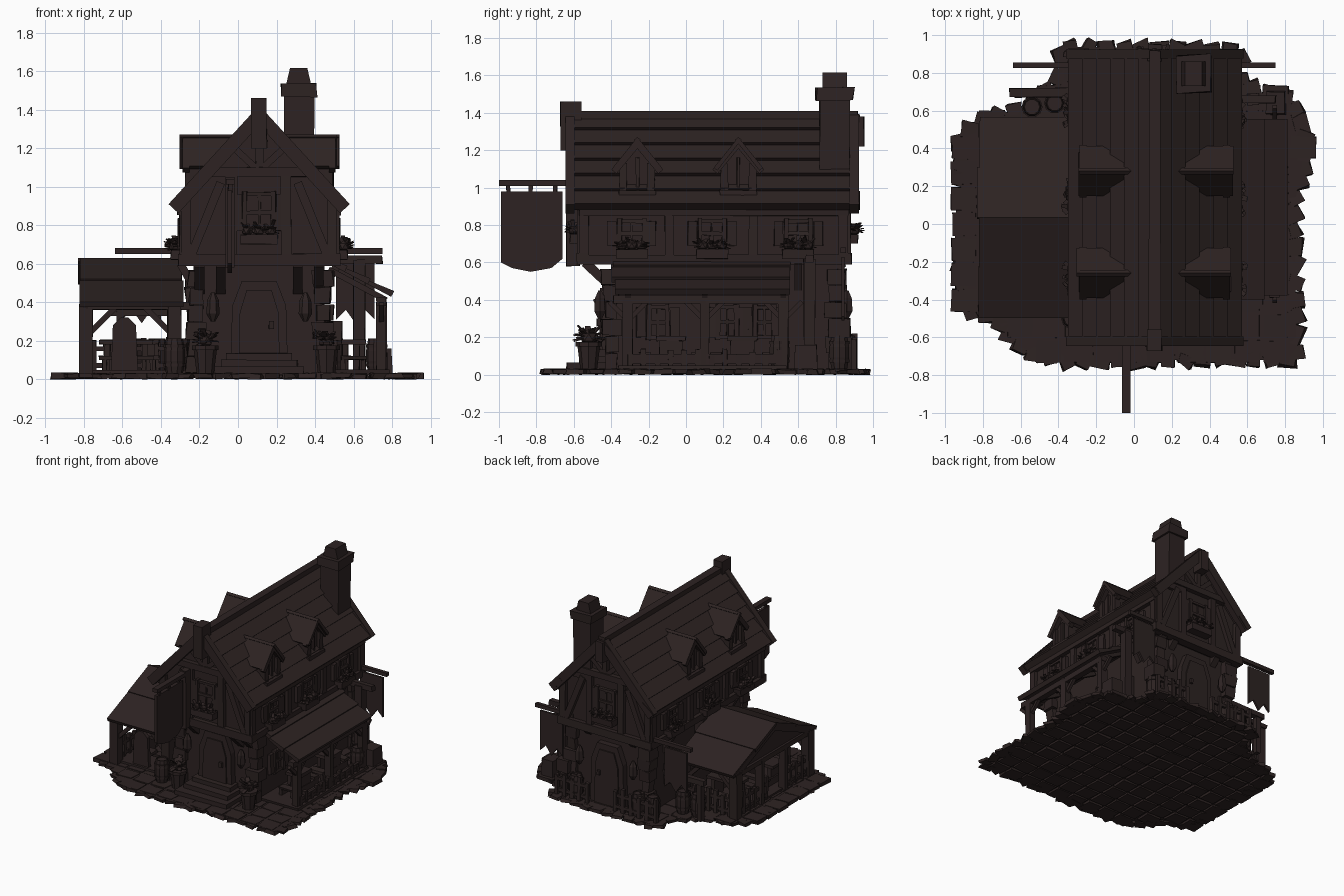
import bpy, bmesh, math, random
from mathutils import Vector, Matrix

if "Cube" in bpy.data.objects:
    bpy.data.objects.remove(bpy.data.objects["Cube"])
random.seed(4)
R = random.uniform
PARTS = {}
CX = 0.11  # house centre line

def bm_of(name):
    return PARTS.setdefault(name, bmesh.new())

def box(name, x0, x1, y0, y1, z0, z1, j=0.004, rot=0):
    m = Matrix.Translation(((x0+x1)/2, (y0+y1)/2, (z0+z1)/2)) @ Matrix.Rotation(rot, 4, 'Z') \
        @ Matrix.Diagonal((abs(x1-x0), abs(y1-y0), abs(z1-z0), 1))
    for v in bmesh.ops.create_cube(bm_of(name), size=1, matrix=m)['verts']:
        v.co += Vector((R(-j, j), R(-j, j), R(-j, j)*0.5))

def beam(name, p, q, w, h=None):
    p, q = Vector(p), Vector(q)
    d = q - p
    m = Matrix.Translation((p+q)/2) @ d.to_track_quat('Z', 'Y').to_matrix().to_4x4() \
        @ Matrix.Diagonal((w, h or w, d.length, 1))
    bmesh.ops.create_cube(bm_of(name), size=1, matrix=m)

def prism(name, pts, axis, a, b):
    bm = bm_of(name)
    put = {'x': lambda p, t: (t, *p), 'y': lambda p, t: (p[0], t, p[1]), 'z': lambda p, t: (*p, t)}[axis]
    lo, hi = ([bm.verts.new(put(p, t)) for p in pts] for t in (a, b))
    bm.faces.new(lo)
    bm.faces.new(hi[::-1])
    for i in range(len(pts)):
        k = (i+1) % len(pts)
        bm.faces.new((lo[i], hi[i], hi[k], lo[k]))

def lathe(name, x, y, prof, n=10):
    bm = bm_of(name)
    rings = [[bm.verts.new((x+r*math.cos(i*math.tau/n), y+r*math.sin(i*math.tau/n), z)) for i in range(n)]
             for r, z in prof]
    for a, b in zip(rings, rings[1:]):
        for i in range(n):
            bm.faces.new((a[i], a[(i+1) % n], b[(i+1) % n], b[i]))
    bm.faces.new(rings[0][::-1])
    bm.faces.new(rings[-1])

def W(side, u, z, o):
    # point on a wall: u along it, o outwards
    return Vector({'R': (CX+o, u, z), 'L': (CX-o, u, z), 'F': (u, -o, z), 'B': (u, o, z)}[side])

def wbox(name, side, u0, u1, z0, z1, o0, o1):
    a, b = W(side, u0, z0, o0), W(side, u1, z1, o1)
    box(name, min(a.x, b.x), max(a.x, b.x), min(a.y, b.y), max(a.y, b.y), z0, z1)

def roof(name, p, q, axis, a, b, n, th, lift=.7):
    # lapped board courses from ridge p to eave q
    p, q = Vector(p), Vector(q)
    d = q - p
    nr = Vector((-d.y, d.x)).normalized()
    nr = nr if nr.y > 0 else -nr
    for i in range(n):
        u, v = p + d*i/n, p + d*(i+1)/n
        pts = [u-nr*th, u, v+nr*th*lift, v-nr*th]
        prism(name, pts, axis, a+R(-.012, .012), b+R(-.012, .012))

def plant(x, y, z, r, n=14):
    for _ in range(n):
        d = Vector((R(-1, 1), R(-1, 1), R(-.3, 1))).normalized() * r * R(.7, 1.1)
        beam('foliage', (x, y, z), Vector((x, y, z)) + d, r*.38, r*.08)
    bmesh.ops.create_icosphere(bm_of('foliage'), subdivisions=1, radius=r*.55, matrix=Matrix.Translation((x, y, z)))

def window(side, u, z0, z1, o, w=0.13, flowers=True):
    h = w/2
    wbox('window_panes', side, u-h, u+h, z0, z1, o, o+.01)
    for e in (-1, 1):
        wbox('window_frames', side, u+e*h-.012, u+e*h+.012, z0-.015, z1+.015, o, o+.03)
        wbox('shutters', side, u+e*(h+.04)-.025, u+e*(h+.04)+.025, z0, z1, o, o+.025)
    for z in (z0, (z0+z1)/2, z1):
        wbox('window_frames', side, u-h, u+h, z-.01, z+.01, o, o+.025)
    wbox('window_frames', side, u-.006, u+.006, z0, z1, o, o+.02)
    if flowers:
        wbox('flower_boxes', side, u-h-.02, u+h+.02, z0-.07, z0-.02, o, o+.07)
        for k in (-1, 0, 1):
            plant(*W(side, u+k*h*.8, z0, o+.05), .055, 9)

def barrel(x, y, z=.03, r=.055, h=.16):
    lathe('barrels', x, y, [(r*.8, z), (r, z+h*.35), (r, z+h*.65), (r*.8, z+h), (r*.7, z+h), (r*.7, z+h-.01)])
    for t in (.2, .75):
        lathe('barrel_hoops', x, y, [(r*1.02, z+h*t), (r*1.02, z+h*(t+.08))])

def fence(p, q, h=.17):
    p, q = Vector((*p, .03)), Vector((*q, .03))
    n = max(2, round((q-p).length/.07))
    for i in range(n+1):
        c = p.lerp(q, i/n)
        box('fence', c.x-.014, c.x+.014, c.y-.014, c.y+.014, .03, .03+h+R(-.02, .02))
    for z in (.04, h*.75):
        beam('fence', p+Vector((0, 0, z)), q+Vector((0, 0, z)), .02, .025)

def table(x, y, w, d):
    box('tables', x-w/2, x+w/2, y-d/2, y+d/2, .18, .205)
    for e in (-1, 1):
        box('tables', x+e*w*.35-.015, x+e*w*.35+.015, y-d*.4, y+d*.4, .04, .18)
        box('benches', x-w/2, x+w/2, y+e*(d/2+.06)-.03, y+e*(d/2+.06)+.03, .1, .12)
        box('benches', x+e*w*.4-.012, x+e*w*.4+.012, y-d/2-.08, y+d/2+.08, .04, .1)

# paved yard: slab, inner stones and ragged edge stones
OUT = [(-.92, .48), (-.91, 0), (-.91, -.45), (-.74, -.5), (-.58, -.68), (-.4, -.72), (.86, -.72), (.85, .1),
       (.91, .42), (.85, .65), (.58, .72), (.55, .92), (-.38, .94), (-.42, .72), (-.68, .58), (-.83, .53)]
prism('yard_slab', OUT, 'z', .018, .027)
def inside(x, y):
    c = False
    for (ax, ay), (bx, by) in zip(OUT, OUT[1:]+OUT[:1]):
        if (ay > y) != (by > y) and x < (bx-ax)*(y-ay)/(by-ay)+ax:
            c = not c
    return c
for i in range(-6, 7):
    for k in range(-5, 8):
        x, y = i*.15, k*.135
        if inside(x, y):
            box('paving', x-.066, x+.066, y-.059, y+.059, .002, .031, .005, R(-.03, .03))
for a, b in zip(OUT, OUT[1:]+OUT[:1]):
    a, b = Vector(a), Vector(b)
    n = max(1, round((b-a).length/.09))
    for i in range(n):
        c = a.lerp(b, (i+.5)/n)
        s, t = R(.03, .05), R(.03, .05)
        box('edge_stones', c.x-s, c.x+s, c.y-t, c.y+t, .003, .028, .01, R(-.5, .5))

# house walls
box('ground_floor', CX-.34, CX+.34, -.40, .80, .02, .62, 0)
prism('upper_floor', [(CX-.39, .6), (CX+.39, .6), (CX+.39, .92), (CX, 1.34), (CX-.39, .92)], 'y', -.55, .85)
for sx in (-1, 1):
    for y in (-.40, .80):
        for k in range(6):
            x, g = CX+sx*.33, R(.03, .055)
            box('corner_stones', x-g, x+g, y-g, y+g, .03+k*.09, .115+k*.09, .008)

# main roof
for s in (-1, 1):
    roof('main_roof', (CX, 1.39), (CX+s*.445, .9), 'y', -.62, .92, 6, .03)
    for y in (-.62, .90):
        beam('barge_boards', (CX, y, 1.37), (CX+s*.445, y, .885), .05, .07)
box('ridge_cap', CX-.03, CX+.03, -.6, .92, 1.36, 1.41)
box('ridge_ends', CX-.04, CX+.04, -.67, -.56, 1.2, 1.46)
box('ridge_ends', CX-.035, CX+.035, .86, .95, 1.22, 1.38)

# chimney
box('chimney', .24, .395, .715, .875, 1.0, 1.48)
box('chimney_cap', .225, .41, .695, .895, 1.465, 1.535, .008)
prism('chimney_top', [(.25, 1.53), (.38, 1.53), (.36, 1.615), (.27, 1.615)], 'y', .73, .86)

# dormers
for s, side in ((-1, 'L'), (1, 'R')):
    for y in (-.26, .28):
        prism('dormers', [(y-.09, .93), (y+.09, .93), (y+.09, 1.12), (y, 1.22), (y-.09, 1.12)], 'x', CX+s*.05, CX+s*.36)
        xa, xb = sorted((CX+s*.08, CX+s*.405))
        for e in (-1, 1):
            roof('dormer_roofs', (y, 1.27), (y+e*.13, 1.105), 'x', xa, xb, 1, .022, .1)
            wbox('window_frames', side, y+e*.075-.02, y+e*.075+.02, .96, 1.13, .34, .385)
            beam('dormer_trim', W(side, y, 1.235, .38), W(side, y+e*.125, 1.085, .38), .035)
        wbox('window_frames', side, y-.1, y+.1, .96, .985, .34, .4)
        wbox('window_panes', side, y-.008, y+.008, .97, 1.16, .35, .375)

# upper timber frame on all sides
for s in 'LR':
    for z0, z1, o in ((.59, .64, .42), (.85, .91, .425)):
        wbox('timber_frame', s, -.57, .87, z0, z1, .37, o)
    for y in (-.545, -.09, .36, .84):
        wbox('timber_frame', s, y-.025, y+.025, .6, .9, .37, .415)
    for y in (-.29, .14, .6):
        window(s, y, .69, .82, .39)
    for y in (-.2, .2, .6):
        beam('jetty_brackets', W(s, y, .46, .33), W(s, y, .6, .41), .04)
for s, o in (('F', .55), ('B', .85)):
    for z0, z1, hw in ((.59, .65, .42), (1.05, 1.1, .26)):
        wbox('timber_frame', s, CX-hw, CX+hw, z0, z1, o-.03, o+.035)
    for e in (-1, 1):
        for u, top in ((.38, .93), (.14, 1.06)):
            wbox('timber_frame', s, CX+e*u-.025, CX+e*u+.025, .6, top, o-.02, o+.03)
        beam('timber_frame', W(s, CX+e*.35, .65, o+.01), W(s, CX+e*.2, 1.02, o+.01), .045)
        beam('timber_frame', W(s, CX, 1.08, o+.01), W(s, CX+e*.13, 1.2, o+.01), .035)
        for u in (.31, .2):
            beam('jetty_brackets', W(s, CX+e*u, .46, o-.16), W(s, CX+e*u, .6, o-.01), .05)
    wbox('timber_frame', s, CX-.02, CX+.02, 1.08, 1.3, o-.02, o+.03)
    window(s, CX, .77, .96, o, .15)

# front and back doors with arched frames, steps, lanterns
for y, f in ((-.40, -1), (.80, 1)):
    arch = [(-.15, .03), (.15, .03), (.14, .38), (.09, .51), (-.09, .51), (-.14, .38)]
    prism('door_frames', [(CX+x, z) for x, z in arch], 'y', y, y+f*.05)
    prism('doors', [(CX+x*.72, .03+(z-.03)*.9) for x, z in arch], 'y', y+f*.04, y+f*.06)
    box('door_frames', CX+.05, CX+.075, y+f*.075, y, .26, .3)
    for e in (-1, 1):
        lathe('lanterns', CX+e*.24, y+f*.06, [(.012, .3), (.035, .34), (.03, .41), (.01, .45)], 6)
for i in range(3):
    box('steps', CX-.23+i*.03, CX+.23-i*.03, -.64+i*.07, -.38, .02, .065+i*.035)

# hanging banners on poles
beam('banner_poles', (-.04, -1, 1.025), (-.04, -.5, 1.025), .045, .03)
prism('front_banner', [(-.99, .98), (-.66, .98), (-.66, .62), (-.72, .57), (-.83, .55), (-.93, .57), (-.99, .6)], 'x', -.055, -.03)
for y in (-.95, -.83, -.7):
    box('banner_poles', -.05, -.03, y-.01, y+.01, .97, 1.02)
box('banner_poles', -.065, -.02, -.64, -.57, .58, 1.05)
for s, end in ((1, .64), (-1, .75)):
    beam('banner_poles', (CX+s*.3, .84, .665), (CX+s*end, .84, .665), .03)
    prism('side_banners', [(CX+s*(end-x), z) for x, z in ((.04, .63), (.24, .63), (.24, .31), (.19, .36), (.14, .29), (.09, .36), (.04, .31))], 'y', .832, .848)

# right lean-to porch
roof('porch_roof', (.44, .64), (.805, .445), 'y', -.39, .55, 3, .02)
box('porch_frame', .72, .77, -.39, .55, .38, .425)
box('porch_floor', .45, .79, -.36, .54, .02, .05)
for y in (-.31, .1, .52):
    box('porch_frame', .72, .77, y-.025, y+.025, .03, .4)
    beam('porch_frame', (.47, y, .57), (.77, y, .41), .03)
    for e in (-1, 1):
        beam('porch_frame', (.745, y, .29), (.745, y+e*.1, .39), .025)
for y in (-.15, .22, .42):
    window('R', y, .2, .36, .34, .1, False)
table(.6, -.08, .13, .16)
table(.6, .3, .13, .16)
fence((.76, -.3), (.76, .5), .09)
box('porch_frame', .6, .66, .63, .69, .03, .62)
box('porch_frame', .45, .75, .64, .68, .6, .64)
box('crates', .7, .8, .58, .7, .03, .16)

# left open annex with gable roof
for e in (-1, 1):
    roof('annex_roof', (.035, .63), (.035+e*.53, .395), 'x', -.825, -.29, 2, .022, .3)
    y = .035+e*.46
    box('annex_frame', -.82, -.25, y-.025, y+.025, .36, .4)
    for x in (-.79, -.33):
        box('annex_frame', x-.035, x+.035, y-.035, y+.035, .03, .39)
    for x, d in ((-.77, 1), (-.35, -1)):
        beam('annex_frame', (x, y, .24), (x+d*.13, y, .37), .03)
    beam('annex_frame', (-.8, .035, .59), (-.8, .035+e*.5, .38), .04, .05)
    box('annex_frame', -.82, -.76, .035+e*.15-.02, .035+e*.15+.02, .03, .4)
box('annex_frame', -.82, -.78, -.44, .5, .36, .4)
prism('annex_gable', [(-.38, .4), (.45, .4), (.035, .59)], 'x', -.8, -.785)
box('annex_floor', -.8, -.25, -.42, .48, .02, .045)
table(-.58, -.15, .28, .14)
table(-.55, .25, .28, .14)
prism('chair', [(-.66, .04), (-.52, .04), (-.53, .28), (-.57, .32), (-.61, .32), (-.65, .28)], 'y', -.4, -.37)
box('chair', -.65, -.53, -.37, -.27, .12, .14)
fence((-.79, .11), (-.79, .48))
fence((-.79, -.4), (-.79, -.12))
fence((-.75, .5), (-.36, .5))
for y in (-.15, .2, .5):
    window('L', y, .2, .36, .34, .1, False)

# back yard, barrels, potted plants
fence((-.36, .9), (0, .9))
fence((.25, .9), (.52, .9))
box('back_shelf', -.66, -.3, .67, .72, .33, .37)
box('back_shelf', -.63, -.59, .67, .71, .03, .35)
for x, y in ((-.54, .62), (-.42, .64), (-.3, .85), (-.18, .86), (.5, .82), (.38, .86), (.72, .5), (-.33, -.5)):
    barrel(x, y, h=.18)
box('crates', .44, .54, .76, .88, .2, .3)
for x in (-.17, .46):
    lathe('plant_pots', x, -.52, [(.045, .03), (.06, .15), (.07, .15), (.07, .175), (.05, .175)], 8)
    plant(x, -.52, .2, .08, 22)

# finish: one dark brown colour on flat faces
mat = bpy.data.materials.new('dark_brown')
mat.diffuse_color = (.026, .0165, .016, 1)
mat.use_nodes = True
mat.node_tree.nodes["Principled BSDF"].inputs["Base Color"].default_value = mat.diffuse_color
for name, bm in PARTS.items():
    bmesh.ops.recalc_face_normals(bm, faces=bm.faces)
    me = bpy.data.meshes.new(name)
    bm.to_mesh(me)
    bm.free()
    me.materials.append(mat)
    bpy.context.collection.objects.link(bpy.data.objects.new(name, me))
